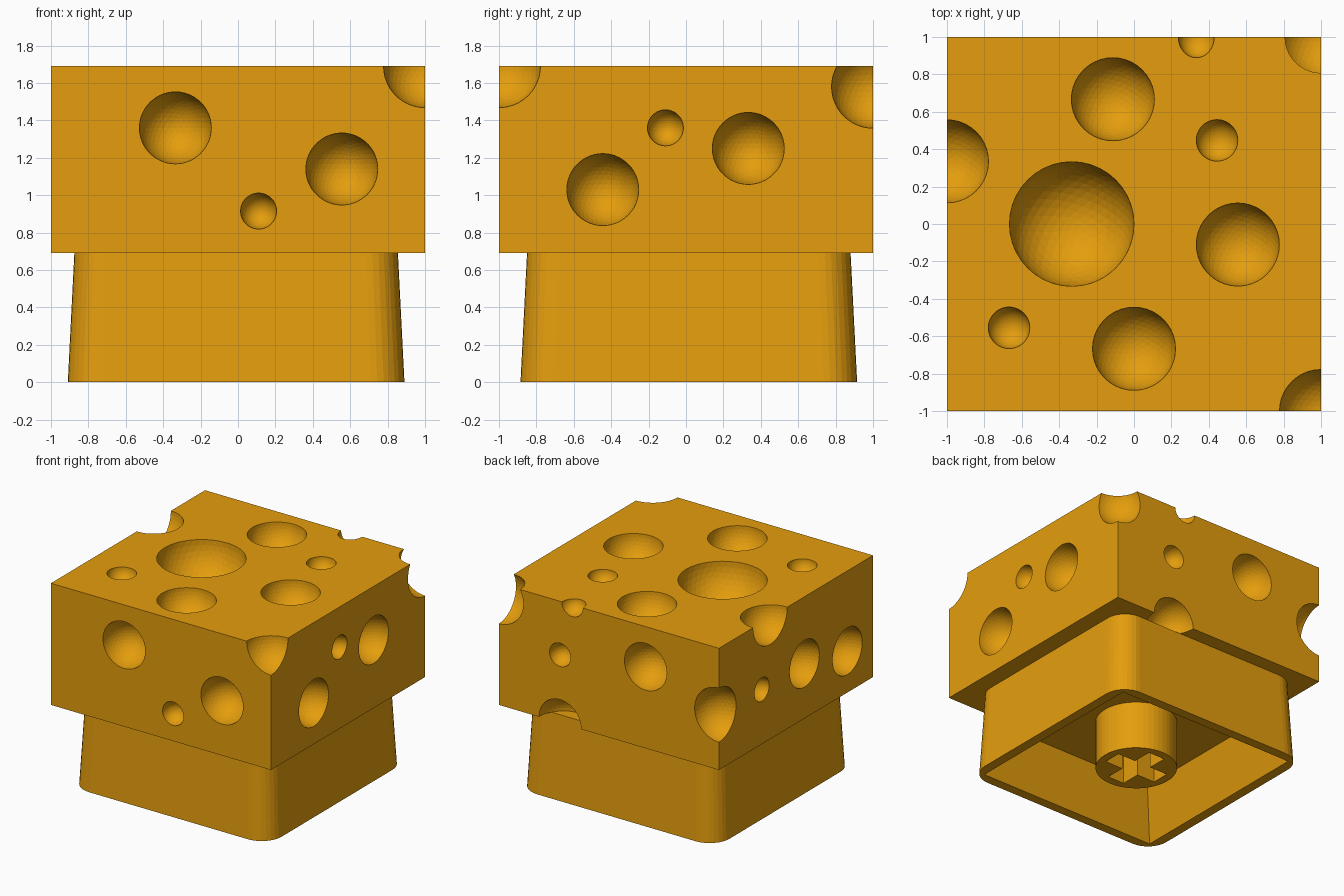
import bpy, bmesh, math
from mathutils import Matrix

if "Cube" in bpy.data.objects:
    bpy.data.objects.remove(bpy.data.objects["Cube"])

mat = bpy.data.materials.new("cheese_yellow")
mat.diffuse_color = (0.78, 0.34, 0.004, 1)
mat.use_nodes = True
mat.node_tree.nodes["Principled BSDF"].inputs["Base Color"].default_value = mat.diffuse_color

def make(name, bm):
    bmesh.ops.recalc_face_normals(bm, faces=bm.faces)
    me = bpy.data.meshes.new(name)
    bm.to_mesh(me)
    bm.free()
    ob = bpy.data.objects.new(name, me)
    bpy.context.collection.objects.link(ob)
    me.materials.append(mat)
    return ob

def add_loft(bm, low, high):
    rings = [[bm.verts.new(p) for p in ring] for ring in (low, high)]
    n = len(low)
    for i in range(n):
        j = (i + 1) % n
        bm.faces.new((rings[0][i], rings[0][j], rings[1][j], rings[1][i]))
    bm.faces.new(rings[0][::-1])
    bm.faces.new(rings[1])

def combine(ob, other, operation='DIFFERENCE'):
    mod = ob.modifiers.new("combine", 'BOOLEAN')
    mod.operation, mod.solver, mod.object = operation, 'EXACT', other
    dg = bpy.context.evaluated_depsgraph_get()
    me = bpy.data.meshes.new_from_object(ob.evaluated_get(dg))
    ob.modifiers.clear()
    ob.data = me
    bpy.data.objects.remove(other)

CX, CY = -0.01, 0.015

def rounded_square(half, r, z, seg=8):
    pts = []
    for k, (sx, sy) in enumerate(((1, 1), (-1, 1), (-1, -1), (1, -1))):
        for i in range(seg + 1):
            a = math.pi / 2 * (k + i / seg)
            pts.append((CX + sx * (half - r) + r * math.cos(a),
                        CY + sy * (half - r) + r * math.sin(a), z))
    return pts

def square(half, z):
    return [(CX + x * half, CY + y * half, z) for x, y in ((1, 1), (-1, 1), (-1, -1), (1, -1))]

# Cheese block
bm = bmesh.new()
bmesh.ops.create_cube(bm, size=1, matrix=Matrix.Translation((0, 0, 1.19)) @ Matrix.Diagonal((2, 2, 1, 1)))
block = make("cheese_keycap", bm)

# Holes: centre and radius along each axis
L, S, k = 0.222, 0.111, 0.867
T = 1.69
holes = [((x, y, T), (r, r, r)) for x, y, r in (
    (-0.333, 0, 0.333), (-0.113, 0.667, L), (0.444, 0.447, S), (0.555, -0.11, L),
    (0, -0.667, L), (-0.668, -0.555, S), (-1, 0.335, L), (1, -1, L))]
holes += [((1, 1, 1.58), (L, L, L)), ((-1, 1, 1.14), (L, L, L))]
# front and back holes
for x, y, z, r in ((-0.335, -1, 1.36, L), (0.555, -1, 1.14, L), (0.11, -1, 0.915, S),
                   (0.333, 1, T, S), (0.444, 1, 1.25, S), (-0.333, 1, 1.36, L), (0.444, 1, 0.69, L)):
    holes.append(((x, y, z), (r * k, r, r * k)))
# right and left holes
for x, y, z, r in ((1, -0.445, 1.03, L), (1, -0.11, 1.36, S), (1, 0.333, 1.25, L),
                   (-1, 0.444, 1.14, S), (-1, -0.11, 1.14, L), (-1, -0.667, 1.03, L)):
    holes.append(((x, y, z), (r, r * k, r * k)))
bm = bmesh.new()
for c, s in holes:
    bmesh.ops.create_icosphere(bm, subdivisions=4, radius=1,
                               matrix=Matrix.Translation(c) @ Matrix.Diagonal((*s, 1)))
combine(block, make("hole_cutter", bm))

# Tapered hollow base
bm = bmesh.new()
add_loft(bm, rounded_square(0.9, 0.18, 0), rounded_square(0.865, 0.17, 0.69))
base = make("key_base", bm)
bm = bmesh.new()
add_loft(bm, square(0.836, -0.05), square(0.69, 0.40))
combine(base, make("cavity_cutter", bm))

# Stem with cross socket
bm = bmesh.new()
bmesh.ops.create_cone(bm, cap_ends=True, segments=48, radius1=0.31, radius2=0.31, depth=0.5,
                      matrix=Matrix.Translation((CX, CY, 0.25)))
stem = make("stem", bm)
bm = bmesh.new()
a, b = 0.24, 0.075
add_loft(bm, *[[(CX + x, CY + y, z) for x, y in (
    (a, -b), (a, b), (b, b), (b, a), (-b, a), (-b, b), (-a, b), (-a, -b),
    (-b, -b), (-b, -a), (b, -a), (b, -b))] for z in (-0.05, 0.38)])
combine(stem, make("cross_cutter", bm))

# Fuse into one printed solid with flat faces
combine(base, stem, 'UNION')
combine(block, base, 'UNION')
